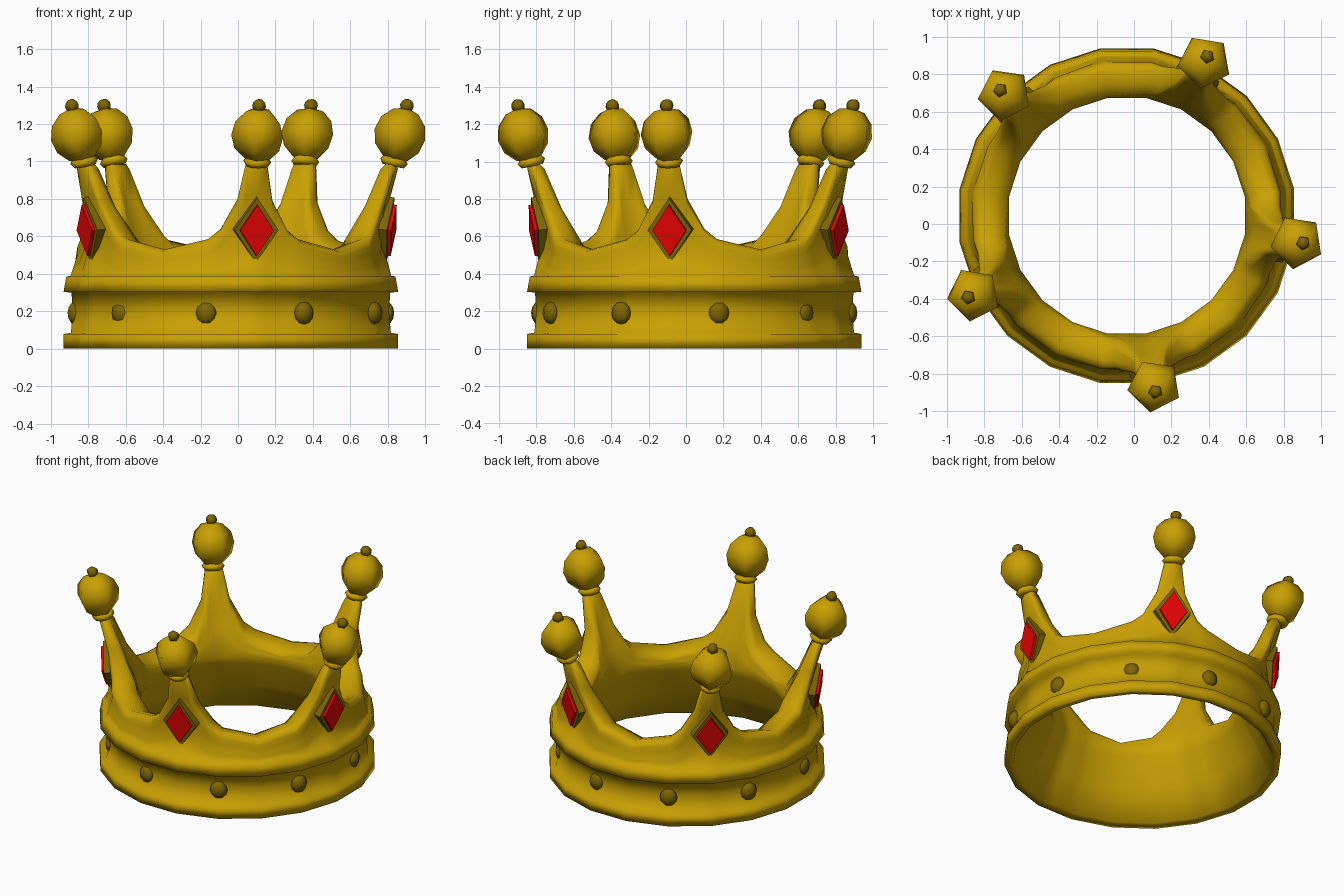
import bpy, bmesh
from math import radians, cos
from mathutils import Matrix, Vector

cube = bpy.data.objects.get("Cube")
if cube:
    bpy.data.objects.remove(cube)

CENTRE = Matrix.Translation((-0.038, 0.044, 0))
SPIKES = [-80.8 + 72 * k for k in range(5)]


def material(name, rgb):
    m = bpy.data.materials.new(name)
    m.use_nodes = True
    m.diffuse_color = (*rgb, 1)
    m.node_tree.nodes["Principled BSDF"].inputs["Base Color"].default_value = (*rgb, 1)
    return m


GOLD = material("gold", (0.58, 0.35, 0.001))
DARK = material("dark gold", (0.21, 0.13, 0.001))
RED = material("red gem", (0.8, 0.001, 0.001))


def finish(bm, name, mat, matrix=CENTRE, smooth=None):
    bmesh.ops.recalc_face_normals(bm, faces=bm.faces)
    mesh = bpy.data.meshes.new(name)
    bm.to_mesh(mesh)
    bm.free()
    mesh.materials.append(mat)
    ob = bpy.data.objects.new(name, mesh)
    bpy.context.collection.objects.link(ob)
    ob.matrix_world = matrix
    if smooth:
        bpy.ops.object.select_all(action="DESELECT")
        ob.select_set(True)
        bpy.context.view_layer.objects.active = ob
        bpy.ops.object.shade_smooth_by_angle(angle=radians(smooth))


def loft(sections):
    """Closed skin over a closed loop of equal, closed sections."""
    bm = bmesh.new()
    rows = [[bm.verts.new(p) for p in s] for s in sections]
    for a, b in zip(rows, rows[1:] + rows[:1]):
        for i in range(len(a)):
            j = (i + 1) % len(a)
            bm.faces.new((a[i], a[j], b[j], b[i]))
    return bm


def lookup(table, z):
    for (z0, r0), (z1, r1) in zip(table, table[1:]):
        if z <= z1:
            return r0 + (r1 - r0) * (z - z0) / (z1 - z0)
    return table[-1][1]


# Crown body: 20-sided wall whose top edge rises into five spikes
OUTER = [(0.38, 0.87), (0.5, 0.83), (0.63, 0.83), (0.8, 0.855), (1, 0.915)]
INNER = [(0, 0.85), (0.2, 0.75), (0.4, 0.655), (0.46, 0.638), (0.6, 0.675), (0.8, 0.77), (1, 0.84)]
LOWER = [(0.905, 0), (0.905, 0.078), (0.865, 0.085), (0.855, 0.2),
         (0.862, 0.3), (0.905, 0.303), (0.89, 0.385)]
HEIGHTS = [(0, 1), (3.6, 1), (6.5, 0.8), (13, 0.64), (18, 0.585), (36, 0.53)]
RIM = [(0.08, 0.013), (0.28, 0), (0.65, 0.015)]


def section(angle, top):
    shoulder = top - 0.04
    pts = list(LOWER)
    for f in (0, 0.25, 0.5, 0.75, 1):
        z = 0.39 + (shoulder - 0.39) * f
        pts.append((lookup(OUTER, z), z))
    ro, ri = lookup(OUTER, shoulder), lookup(INNER, shoulder)
    pts += [(ro + (ri - ro) * f, top - drop) for f, drop in RIM]
    for f in (1, 0.67, 0.33, 0):
        z = 0.46 + (shoulder - 0.46) * f
        pts.append((lookup(INNER, z), z))
    pts += [(lookup(INNER, z), z) for z in (0.4, 0.2, 0.008)]
    # keep extra columns on the flat sides of the 20-gon
    flat = cos(radians(9)) / cos(radians(angle % 18 - 9))
    turn = Matrix.Rotation(radians(angle - 9), 3, "Z")
    return [turn @ Vector((r * flat, 0, z)) for r, z in pts]


columns = [(-t, h) for t, h in HEIGHTS[:0:-1]] + HEIGHTS[:-1]
body = loft([section(72 * k + t, h) for k in range(5) for t, h in columns])
finish(body, "crown_body", GOLD, smooth=100)


# Ornaments on the spikes and band
def place(angle, r, z, tilt=0):
    return (CENTRE @ Matrix.Rotation(radians(angle), 4, "Z")
            @ Matrix.Translation((r, 0, z)) @ Matrix.Rotation(radians(tilt), 4, "Y"))


def ball(name, mat, matrix, size, sides, rings):
    bm = bmesh.new()
    bmesh.ops.create_uvsphere(bm, u_segments=sides, v_segments=rings, radius=1)
    bmesh.ops.transform(bm, matrix=Matrix.Rotation(radians(180), 4, "Z"), verts=bm.verts)
    bmesh.ops.scale(bm, vec=size, verts=bm.verts)
    finish(bm, name, mat, matrix, 80)


def collar(name, matrix):
    ring = [(0.03, -0.022), (0.06, -0.024), (0.076, 0), (0.06, 0.022), (0.03, 0.02)]
    turns = [Matrix.Rotation(radians(36 * k), 3, "Z") for k in range(10)]
    finish(loft([[m @ Vector((r, 0, z)) for r, z in ring] for m in turns]),
           name, GOLD, matrix, 80)


def diamond(name, mat, matrix, back, front):
    """Tapered diamond block; each end is (depth, half width, half height)."""
    bm = bmesh.new()
    ends = [[bm.verts.new(p) for p in ((x, w, 0), (x, 0, h), (x, -w, 0), (x, 0, -h))]
            for x, w, h in (back, front)]
    for e in ends:
        bm.faces.new(e)
    for i in range(4):
        j = (i + 1) % 4
        bm.faces.new((ends[0][i], ends[0][j], ends[1][j], ends[1][i]))
    finish(bm, name, mat, matrix)


for n, a in enumerate(SPIKES, 1):
    collar(f"spike_collar_{n}", place(a, 0.882, 1.0, 13))
    ball(f"spike_ball_{n}", GOLD, place(a, 0.92, 1.143, 13), (0.147, 0.147, 0.147), 5, 6)
    ball(f"spike_knob_{n}", DARK, place(a, 0.953, 1.297, 13), (0.039, 0.039, 0.037), 5, 6)
    seat = place(a, 0.862, 0.633, 7)
    diamond(f"gem_frame_{n}", DARK, seat, (-0.07, 0.124, 0.182), (0, 0.119, 0.175))
    diamond(f"gem_{n}", RED, seat, (-0.01, 0.093, 0.14), (0.018, 0.091, 0.137))

# Studs sit deeper in the band along one diagonal
for n in range(10):
    angle = 9 + 36 * n
    depth = 0.848 - 0.016 * cos(radians(2 * (angle - 45)))
    ball(f"band_stud_{n + 1}", DARK, place(angle, depth, 0.19), (0.04, 0.058, 0.06), 8, 6)
